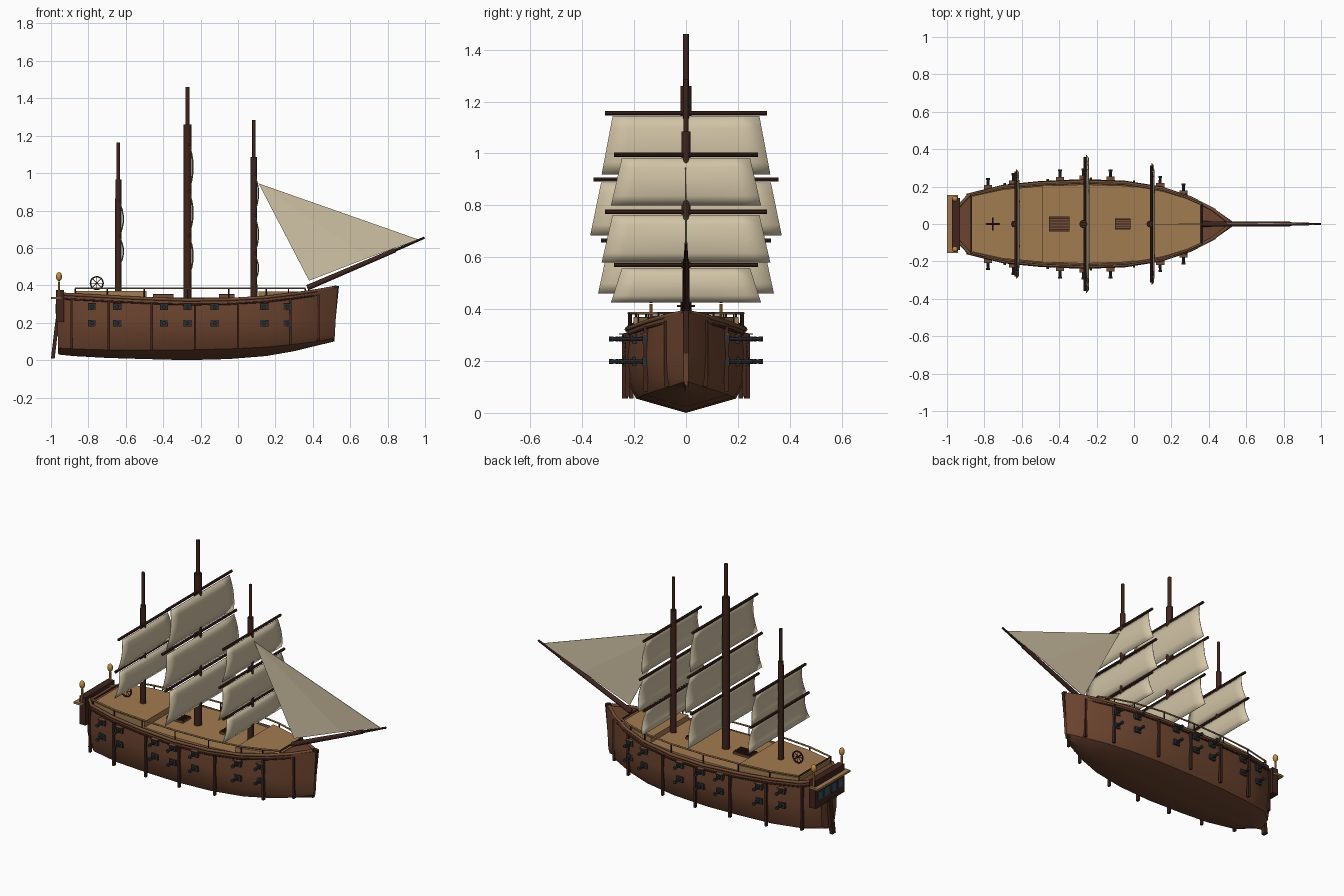
import bpy, bmesh, math
from mathutils import Vector

if "Cube" in bpy.data.objects:
    bpy.data.objects.remove(bpy.data.objects["Cube"])

def material(name, r, g, b):
    m = bpy.data.materials.new(name)
    m.diffuse_color = (r, g, b, 1)
    m.use_nodes = True
    m.node_tree.nodes["Principled BSDF"].inputs["Base Color"].default_value = m.diffuse_color
    return m

HULL = material("hull_wood", .15, .058, .028)
TRIM = material("trim_wood", .17, .075, .035)
DARK = material("dark_wood", .05, .018, .012)
DECK = material("deck_wood", .36, .2, .08)
SAIL = material("canvas", .64, .55, .38)
IRON = material("iron", .025, .028, .03)
GOLD = material("brass", .55, .27, .05)
GLASS = material("glass", .03, .09, .12)

def mesh(name, verts, faces, mat, smooth=False):
    me = bpy.data.meshes.new(name)
    me.from_pydata(verts, [], faces)
    bm = bmesh.new()
    bm.from_mesh(me)
    bmesh.ops.recalc_face_normals(bm, faces=bm.faces)
    bm.to_mesh(me)
    bm.free()
    me.materials.append(mat)
    ob = bpy.data.objects.new(name, me)
    bpy.context.collection.objects.link(ob)
    if smooth:
        bpy.ops.object.select_all(action='DESELECT')
        ob.select_set(True)
        bpy.context.view_layer.objects.active = ob
        bpy.ops.object.shade_smooth_by_angle(angle=math.radians(35))
    return ob

def box(name, c, s, mat):
    v = [(c[0] + i * s[0] / 2, c[1] + j * s[1] / 2, c[2] + k * s[2] / 2)
         for i in (-1, 1) for j in (-1, 1) for k in (-1, 1)]
    f = [(0, 1, 3, 2), (4, 6, 7, 5), (0, 4, 5, 1), (2, 3, 7, 6), (0, 2, 6, 4), (1, 5, 7, 3)]
    return mesh(name, v, f, mat)

def rod(name, a, b, r1, r2, mat, n=12):
    a, b = Vector(a), Vector(b)
    q = (b - a).to_track_quat('Z', 'Y')
    ring = [(math.cos(2 * math.pi * i / n), math.sin(2 * math.pi * i / n)) for i in range(n)]
    v = [p + q @ Vector((x * r, y * r, 0)) for p, r in ((a, r1), (b, r2)) for x, y in ring]
    f = [(i, (i + 1) % n, n + (i + 1) % n, n + i) for i in range(n)]
    f += [tuple(range(n)), tuple(range(n, 2 * n))]
    return mesh(name, v, f, mat, True)

def prism(name, pts, lift, mat):
    n = len(pts)
    v = [Vector(p) for p in pts] + [Vector(p) + Vector(lift) for p in pts]
    f = [tuple(range(n)), tuple(range(n, 2 * n))]
    f += [(i, (i + 1) % n, n + (i + 1) % n, n + i) for i in range(n)]
    return mesh(name, v, f, mat)

def tube(name, pts, r, mat, cyclic=False):
    cu = bpy.data.curves.new(name, 'CURVE')
    cu.dimensions = '3D'
    cu.bevel_depth, cu.bevel_resolution = r, 1
    sp = cu.splines.new('POLY')
    sp.points.add(len(pts) - 1)
    for p, c in zip(sp.points, pts):
        p.co = (*c, 1)
    sp.use_cyclic_u = cyclic
    cu.materials.append(mat)
    ob = bpy.data.objects.new(name, cu)
    bpy.context.collection.objects.link(ob)

# Hull stations: x, half width, keel height, chine height, top height
ST = [(-.96, .075, .03, .065, .355), (-.88, .165, .022, .06, .35), (-.7, .21, .012, .055, .34),
      (-.5, .23, .006, .055, .33), (-.27, .24, .0, .055, .322), (-.05, .232, .006, .06, .325),
      (.15, .2, .022, .07, .337), (.3, .148, .048, .085, .355), (.42, .083, .078, .1, .372),
      (.51, .01, .1, .12, .388)]

def at(x, k):
    for a, b in zip(ST, ST[1:]):
        if x <= b[0]:
            t = max(0, (x - a[0]) / (b[0] - a[0]))
            return a[k] + t * (b[k] - a[k])
    return ST[-1][k]

verts, faces, N = [], [], 9
for x, w, zk, zc, zt in ST:
    half = [(w * .95, zt), (w, .22), (w * .96, .13), (w * .8, zc), (0, zk)]
    sec = [(-y, z) for y, z in half] + half[-2::-1]
    rake = max(0, (x - .3) / .21) * .02 - max(0, (-.88 - x) / .08) * .01
    verts += [(x + rake * (z / .35), y, z) for y, z in sec]
for i in range(len(ST) - 1):
    a, b = i * N, (i + 1) * N
    faces += [(a + j, a + j + 1, b + j + 1, b + j) for j in range(N - 1)]
    faces.append((a + N - 1, a, b, b + N - 1))
faces += [tuple(range(N)), tuple(range(len(verts) - N, len(verts)))]
mesh("hull", verts, faces, HULL, True)

# Stem post and rudder
prism("stem_post", [(.49, -.01, .1), (.51, -.01, .1), (.54, -.01, .395), (.515, -.01, .4)], (0, .02, 0), DARK)
prism("rudder", [(-.955, -.016, .22), (-.975, -.016, .22), (-1, -.016, .01), (-.98, -.016, .01)], (0, .032, 0), DARK)

# Decks following the hull plan
def deck(name, x0, x1, z0, z1, k, mat=DECK):
    xs = [x0] + [s[0] for s in ST if x0 < s[0] < x1] + [x1]
    pts = [(x, -at(x, 1) * k, z0) for x in xs] + [(x, at(x, 1) * k, z0) for x in reversed(xs)]
    prism(name, pts, (0, 0, z1 - z0), mat)

deck("main_deck", -.5, .12, .3, .336, .88)
deck("quarter_deck", -.87, -.49, .3, .37, .88)
deck("forecastle_deck", .11, .36, .3, .368, .88)

# Gunwales, wales, rails and rail posts
xs = [s[0] for s in ST]
rail_x = [-.87, -.7, -.5, -.27, -.05, .15, .27, .36]
for s in (-1, 1):
    tube("gunwale", [(x, s * at(x, 1) * .95, at(x, 4)) for x in xs], .009, TRIM)
    tube("wale", [(x, s * at(x, 1) * .975, at(x, 4) - .025) for x in xs], .005, DARK)
    tube("rail", [(x, s * at(x, 1) * .92, .384) for x in rail_x], .005, DECK)
    for x in rail_x:
        y = s * at(x, 1) * .92
        rod("rail_post", (x, y, .32), (x, y, .384), .004, .004, DARK, 6)
for x in (-.87, .36):
    y = at(x, 1) * .92
    tube("end_rail", [(x, -y, .384), (x, y, .384)], .005, DARK)

# Hull ribs, gun ports and cannons on both sides
for s in (-1, 1):
    for x in (-.89, -.69, -.46, -.23, 0, .28, .43):
        zb, zt = at(x, 3), at(x, 4) - .02
        box("rib", (x, s * at(x, 1), (zb + zt) / 2), (.013, .018, zt - zb), DARK)
    for x in (-.78, -.645, -.395, -.27, -.125, .14, .265):
        w = at(x, 1)
        for z in (.198, .285):
            box("gun_port", (x, s * (w - .004), z), (.044, .022, .034), IRON)
            rod("cannon", (x, s * (w - .02), z), (x, s * (w + .05), z), .01, .007, IRON, 8)
            rod("muzzle", (x, s * (w + .045), z), (x, s * (w + .056), z), .01, .01, IRON, 8)
        box("port_lid", (x, s * (w + .006), .304), (.044, .024, .005), TRIM)

# Stern gallery with ledge, windows and lanterns
box("stern_gallery", (-.952, 0, .29), (.042, .28, .17), DARK)
box("stern_ledge", (-.97, 0, .333), (.06, .31, .012), DECK)
for i in range(4):
    box("stern_window", (-.973, -.096 + .064 * i, .275), (.006, .04, .05), GLASS)
for y in (-.135, .135):
    rod("lantern_post", (-.957, y, .335), (-.957, y, .42), .006, .006, GOLD, 8)
    bm = bmesh.new()
    bmesh.ops.create_uvsphere(bm, u_segments=12, v_segments=8, radius=.016)
    v = [(-.957 + p.co.x, y + p.co.y, .447 + p.co.z * 1.5) for p in bm.verts]
    f = [[p.index for p in fc.verts] for fc in bm.faces]
    bm.free()
    mesh("lantern", v, f, GOLD, True)

# Steering wheel
cx, cz = -.755, .412
ring = [(cx + .034 * math.cos(a), 0, cz + .034 * math.sin(a)) for a in [i * math.pi / 10 for i in range(20)]]
tube("wheel_rim", ring, .0045, DARK, True)
for i in range(4):
    a = i * math.pi / 4
    d = Vector((math.cos(a), 0, math.sin(a))) * .036
    tube("wheel_spoke", [Vector((cx, 0, cz)) - d, Vector((cx, 0, cz)) + d], .002, DARK)
tube("wheel_axle", [(cx, -.035, cz), (cx, .035, cz)], .004, DARK)

# Deck hatches with gratings
for x, lx, ly in ((-.4, .11, .078), (-.06, .085, .06)):
    box("hatch", (x, 0, .341), (lx, ly, .014), TRIM)
    for i in range(5):
        box("hatch_bar", (x, (i - 2) * ly / 5, .35), (lx, ly / 12, .006), DARK)

# Square sail, slightly bellied forward
def square_sail(x, z1, z0, w1, w0):
    n, m = 8, 5
    v = []
    for j in range(m + 1):
        t = j / m
        w = w1 + (w0 - w1) * t
        for i in range(n + 1):
            u = 2 * i / n - 1
            v.append((x + .018 * math.sin(math.pi * t) * (1 - .3 * u * u), u * w, z1 + (z0 - z1) * t))
    f = [(j * (n + 1) + i, j * (n + 1) + i + 1, (j + 1) * (n + 1) + i + 1, (j + 1) * (n + 1) + i)
         for j in range(m) for i in range(n)]
    ob = mesh("square_sail", v, f, SAIL, True)
    ob.modifiers.new("thickness", 'SOLIDIFY').thickness = .003

# Masts: x, base, lower top, top, radii, then yards (z, half length, sail bottom)
MASTS = [("main", -.27, .32, 1.26, 1.46, .022, .012, [(1.155, .313, .92), (.9, .357, .685), (.665, .327, .46)]),
         ("fore", .085, .34, 1.085, 1.285, .018, .009, [(.995, .277, .8), (.775, .313, .58), (.57, .277, .425)]),
         ("mizzen", -.64, .34, .965, 1.165, .017, .009, [(.85, .25, .67), (.665, .28, .51)])]
for name, x, z0, z1, z2, r1, r2, yards in MASTS:
    rod(name + "_mast", (x, 0, z0), (x, 0, z1), r1, r1 * .95, DARK)
    rod(name + "_topmast", (x, 0, z1 - .02), (x, 0, z2), r2, r2, DARK)
    for z, h, zb in yards:
        rod(name + "_yard", (x + .008, -h, z), (x + .008, h, z), .008, .008, DARK, 8)
        square_sail(x + r1 * .6, z - .012, zb, h - .03, h + .012)

# Bowsprit and jib
rod("bowsprit", (.37, 0, .387), (.84, 0, .588), .015, .012, DARK)
rod("jib_boom", (.82, 0, .579), (.997, 0, .655), .008, .006, DARK, 8)
jib = mesh("jib_sail", [(.11, 0, .945), (.965, 0, .645), (.69, .006, .545), (.38, 0, .425)],
           [(0, 1, 2), (0, 2, 3)], SAIL)
jib.modifiers.new("thickness", 'SOLIDIFY').thickness = .003
